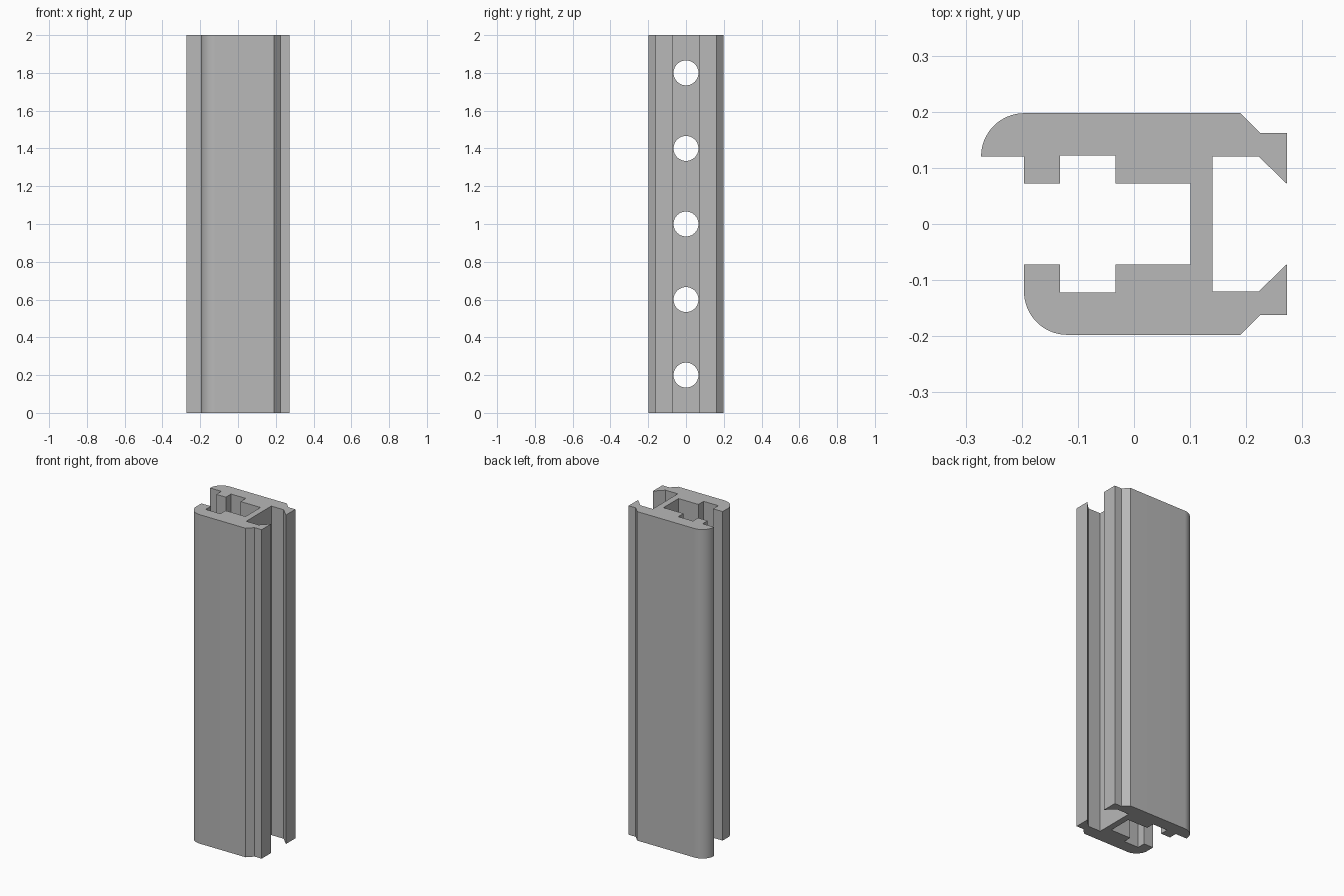
import bpy
import bmesh
from math import cos, sin, pi, radians
from mathutils import Matrix, Vector

cube = bpy.data.objects.get("Cube")
if cube:
    bpy.data.objects.remove(cube, do_unlink=True)

LENGTH = 2.0
RADIUS = 0.077       # rounded outer corners
HALF_DEPTH = 0.1975


def rounded_corner(cx, cy, side, steps=16):
    """Quarter arc from the -x tangent point to the outer flat face."""
    return [(cx - RADIUS * cos(a), cy + side * RADIUS * sin(a))
            for a in (i * pi / 2 / steps for i in range(steps + 1))]


# Aluminium material
metal = bpy.data.materials.new("grey_aluminium")
metal.use_nodes = True
grey = (0.48, 0.48, 0.48, 1)
metal.diffuse_color = grey
metal.node_tree.nodes["Principled BSDF"].inputs["Base Color"].default_value = grey

# Half sections shared by both flanges, as (x, distance from centre line)
clip_jaw = [(0.19, HALF_DEPTH), (0.225, 0.162), (0.2725, 0.162),
            (0.2725, 0.0715), (0.222, 0.1205), (0.1395, 0.1205)]
inner_channel = [(0.101, 0.072), (-0.033, 0.072), (-0.033, 0.122),
                 (-0.132, 0.122), (-0.132, 0.072), (-0.196, 0.072)]


def back(points):
    return points


def front(points):
    return [(x, -y) for x, y in reversed(points)]


# Full section: back flange with overhanging lip, web, front flange
section = (
    rounded_corner(-0.1955, HALF_DEPTH - RADIUS, 1)
    + back(clip_jaw)
    + front(clip_jaw)
    + rounded_corner(-0.119, RADIUS - HALF_DEPTH, -1)[::-1]
    + front(inner_channel)
    + back(inner_channel)
    + [(-0.196, HALF_DEPTH - RADIUS)]
)

bm = bmesh.new()
base = bm.faces.new([bm.verts.new((x, y, 0)) for x, y in section])
extruded = bmesh.ops.extrude_face_region(bm, geom=[base])
bmesh.ops.translate(bm, vec=Vector((0, 0, LENGTH)),
                    verts=[v for v in extruded["geom"] if isinstance(v, bmesh.types.BMVert)])
bmesh.ops.recalc_face_normals(bm, faces=bm.faces)
mesh = bpy.data.meshes.new("extruded_rail")
bm.to_mesh(mesh)
bm.free()
mesh.materials.append(metal)
rail = bpy.data.objects.new("extruded_rail", mesh)
bpy.context.collection.objects.link(rail)

# Cutter for the row of round holes through the web
bm = bmesh.new()
for i in range(5):
    bmesh.ops.create_cone(
        bm, cap_ends=True, segments=48, radius1=0.066, radius2=0.066, depth=0.1,
        matrix=Matrix.Translation((0.12, 0, 0.2 + 0.4 * i)) @ Matrix.Rotation(pi / 2, 4, "Y"))
cut_mesh = bpy.data.meshes.new("hole_cutter")
bm.to_mesh(cut_mesh)
bm.free()
cut_mesh.materials.append(metal)
cutter = bpy.data.objects.new("hole_cutter", cut_mesh)
cutter.hide_render = True
bpy.context.collection.objects.link(cutter)

holes = rail.modifiers.new("web_holes", "BOOLEAN")
holes.operation = "DIFFERENCE"
holes.solver = "EXACT"
holes.object = cutter

bpy.ops.object.select_all(action="DESELECT")
rail.select_set(True)
bpy.context.view_layer.objects.active = rail
bpy.ops.object.modifier_apply(modifier=holes.name)
bpy.data.objects.remove(cutter, do_unlink=True)
bpy.ops.object.shade_smooth_by_angle(angle=radians(30))
